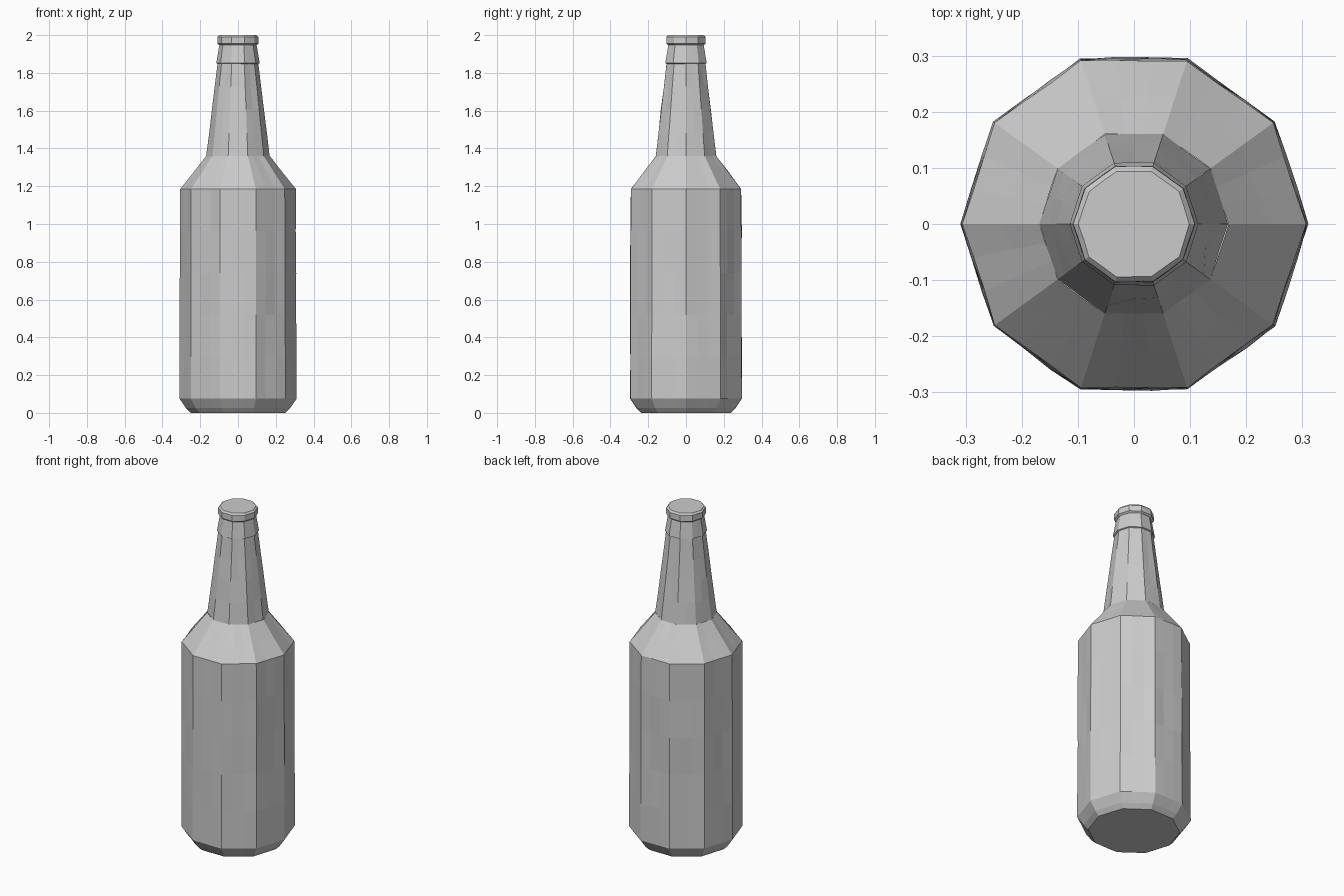
import bpy, bmesh, math, random
from mathutils import Vector

random.seed(7)
SIDES = 10

cube = bpy.data.objects.get("Cube")
if cube:
    bpy.data.objects.remove(cube, do_unlink=True)

grey = bpy.data.materials.new("plain grey")
grey.use_nodes = True
colour = (0.6, 0.6, 0.6, 1)
grey.diffuse_color = colour
grey.node_tree.nodes["Principled BSDF"].inputs["Base Color"].default_value = colour


def corner(i, radius, z):
    a = math.tau * i / SIDES
    return Vector((radius * math.cos(a), radius * math.sin(a), z))


def faceted_part(name, profile, splits, rough, cap_low=False, cap_high=False):
    """Ten-sided turned shell; profile is (radius, z, rows up to the next ring)."""
    levels = []
    for (r0, z0, rows), (r1, z1, _) in zip(profile, profile[1:]):
        levels += [(r0 + (r1 - r0) * k / rows, z0 + (z1 - z0) * k / rows, k == 0)
                   for k in range(rows)]
    levels.append((*profile[-1][:2], True))
    bm = bmesh.new()
    rings = []
    for radius, z, firm in levels:
        ring = []
        for i in range(SIDES):
            for s in range(splits):
                p = corner(i, radius, z).lerp(corner(i + 1, radius, z), s / splits)
                # hand-hewn surface: profile corners stay crisp
                amount = rough * (0.3 if firm or s == 0 else 1)
                out = Vector((p.x, p.y, 0)).normalized()
                ring.append(bm.verts.new(p + out * random.uniform(-amount, amount)))
        rings.append(ring)
    n = SIDES * splits
    for low, high in zip(rings, rings[1:]):
        for j in range(n):
            k = (j + 1) % n
            bm.faces.new((low[j], low[k], high[k], high[j]))
    if cap_low:
        bm.faces.new(rings[0][::-1])
    if cap_high:
        bm.faces.new(rings[-1])
    bmesh.ops.recalc_face_normals(bm, faces=bm.faces)
    mesh = bpy.data.meshes.new(name)
    bm.to_mesh(mesh)
    bm.free()
    mesh.materials.append(grey)
    obj = bpy.data.objects.new(name, mesh)
    bpy.context.collection.objects.link(obj)
    return obj


# Body with bevelled foot and sloping shoulder
faceted_part("bottle_body", [(0.25, 0, 1), (0.275, 0.025, 1), (0.31, 0.075, 5),
                             (0.306, 1.185, 2), (0.168, 1.36, 1)], 3, 0.004, cap_low=True)
# Tapering neck
faceted_part("bottle_neck", [(0.168, 1.36, 4), (0.108, 1.85, 1)], 2, 0.003)
# Flared collar under the mouth
faceted_part("neck_collar", [(0.105, 1.847, 1), (0.115, 1.852, 1), (0.103, 1.92, 1),
                             (0.098, 1.95, 1)], 2, 0.002)
# Closed cap
faceted_part("bottle_cap", [(0.096, 1.945, 1), (0.109, 1.955, 1), (0.108, 1.99, 1),
                            (0.099, 2.0, 1)], 2, 0.002, cap_low=True, cap_high=True)
